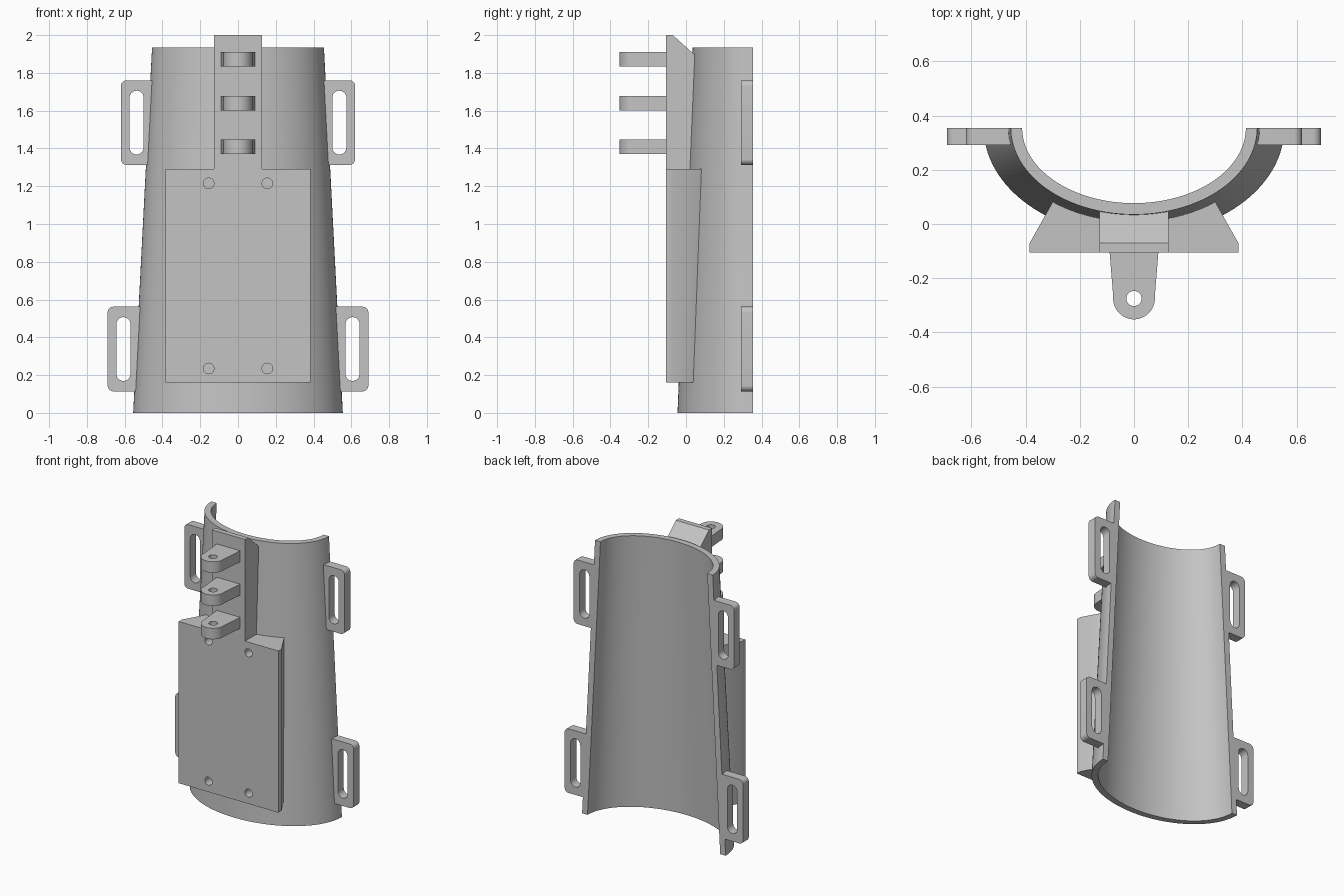
import bpy, bmesh
from math import cos, sin, pi, sqrt, radians
from mathutils import Matrix

default = bpy.data.objects.get("Cube")
if default:
    bpy.data.objects.remove(default, do_unlink=True)

grey = bpy.data.materials.new("light grey plastic")
grey.use_nodes = True
colour = (0.55, 0.55, 0.55, 1)
grey.diffuse_color = colour
grey.node_tree.nodes["Principled BSDF"].inputs["Base Color"].default_value = colour

BACK = 0.355      # plane of the open back
TOP = 1.935       # height of the shell
WALL = 0.042      # shell thickness
PLATE = -0.105    # front plane of the mounting plate


def link(name, mesh):
    ob = bpy.data.objects.new(name, mesh)
    bpy.context.collection.objects.link(ob)
    return ob


def finish(ob):
    """Clean the mesh, orient normals, shade and colour it."""
    bm = bmesh.new()
    bm.from_mesh(ob.data)
    bmesh.ops.remove_doubles(bm, verts=bm.verts, dist=1e-5)
    bmesh.ops.recalc_face_normals(bm, faces=bm.faces)
    bm.to_mesh(ob.data)
    bm.free()
    ob.data.shade_smooth()
    ob.data.set_sharp_from_angle(angle=radians(30))
    ob.data.materials.clear()
    ob.data.materials.append(grey)
    return ob


def evaluated_mesh(ob):
    return bpy.data.meshes.new_from_object(
        ob.evaluated_get(bpy.context.evaluated_depsgraph_get()))


def loft(name, ring_a, ring_b):
    """Closed solid between two matching rings of 3D points."""
    bm = bmesh.new()
    a = [bm.verts.new(p) for p in ring_a]
    b = [bm.verts.new(p) for p in ring_b]
    bm.faces.new(a)
    bm.faces.new(b)
    for i in range(len(a)):
        j = (i + 1) % len(a)
        bm.faces.new((a[i], a[j], b[j], b[i]))
    mesh = bpy.data.meshes.new(name)
    bm.to_mesh(mesh)
    bm.free()
    return finish(link(name, mesh))


def slab(name, loops, thickness, matrix):
    """Extruded flat outline; loops after the first are holes."""
    curve = bpy.data.curves.new(name, "CURVE")
    curve.dimensions = "2D"
    curve.fill_mode = "BOTH"
    curve.extrude = thickness / 2
    for loop in loops:
        spline = curve.splines.new("POLY")
        spline.points.add(len(loop) - 1)
        for point, (x, y) in zip(spline.points, loop):
            point.co = (x, y, 0, 1)
        spline.use_cyclic_u = True
    helper = link("outline", curve)
    mesh = evaluated_mesh(helper)
    bpy.data.objects.remove(helper, do_unlink=True)
    mesh.transform(matrix)
    return finish(link(name, mesh))


def arc(cx, cy, r, start, end, n=12):
    angles = [radians(start + (end - start) * i / n) for i in range(n + 1)]
    return [(cx + r * cos(t), cy + r * sin(t)) for t in angles]


def radii(z, inset=0):
    """Half width and depth of the tapering shell at height z."""
    t = z / TOP
    return 0.555 - 0.1 * t - inset, 0.4 - 0.08 * t - inset


# Half-elliptical tapered shell
def shell_ring(z, n=64):
    ring = []
    for inset, steps in ((0, range(n + 1)), (WALL, range(n, -1, -1))):
        a, b = radii(z, inset)
        ring += [(-a * cos(pi * i / n), BACK - b * sin(pi * i / n), z) for i in steps]
    return ring


loft("shell", shell_ring(0), shell_ring(TOP))


# Mounting plate with chamfered sides, its back following the shell wall
def plate_ring(z, reach, n=20):
    a, b = radii(z, WALL / 2)
    ring = [(-0.385, -0.07, z), (-0.385, PLATE, z), (0.385, PLATE, z), (0.385, -0.07, z)]
    for i in range(n + 1):
        x = reach * (1 - 2 * i / n)
        ring.append((x, BACK - b * sqrt(1 - (x / a) ** 2), z))
    return ring


plate = loft("mounting_plate", plate_ring(0.16, 0.314), plate_ring(1.29, 0.29))

# Four blind screw holes in the plate
bm = bmesh.new()
for x in (-0.155, 0.155):
    for z in (0.235, 1.215):
        bmesh.ops.create_cone(
            bm, cap_ends=True, segments=32, radius1=0.028, radius2=0.028, depth=0.12,
            matrix=Matrix.Translation((x, PLATE, z)) @ Matrix.Rotation(pi / 2, 4, "X"))
cut_mesh = bpy.data.meshes.new("screw_hole_cutter")
bm.to_mesh(cut_mesh)
bm.free()
cutter = link("screw_hole_cutter", cut_mesh)
cutter.hide_render = True
cut = plate.modifiers.new("holes", "BOOLEAN")
cut.operation = "DIFFERENCE"
cut.solver = "EXACT"
cut.object = cutter
drilled = evaluated_mesh(plate)
plate.modifiers.clear()
plate.data = drilled
bpy.data.objects.remove(cutter, do_unlink=True)
finish(plate)

# Upright block carrying the hinge lugs
side = [(PLATE, 1.29), (PLATE, 2.0), (-0.07, 2.0), (0.056, 1.887), (0.03, 1.29)]
loft("hinge_block", [(-0.128, y, z) for y, z in side], [(0.128, y, z) for y, z in side])

# Three tapered hinge lugs with pin holes
lug = [(0.09, PLATE), (-0.09, PLATE)] + arc(0, -0.275, 0.077, 175, 365, 32)
pin = arc(0, -0.275, 0.028, 0, 348.75, 31)
for name, z in (("lower", 1.408), ("middle", 1.64), ("upper", 1.873)):
    slab(name + "_hinge_lug", [lug, pin], 0.077, Matrix.Translation((0, 0, z)))


# Slotted strap ears on both sides
def ear(name, side, outer, low):
    high, r, s = low + 0.448, 0.03, 0.0375
    slot_x = outer - 0.0835
    outline = [(radii(low)[0] - 0.026, low)]
    outline += arc(outer - r, low + r, r, -90, 0, 8)
    outline += arc(outer - r, high - r, r, 0, 90, 8)
    outline += [(radii(high)[0] - 0.026, high)]
    slot = arc(slot_x, high - 0.055 - s, s, 0, 180) + arc(slot_x, low + 0.055 + s, s, 180, 360)
    loops = [[(side * x, z) for x, z in loop] for loop in (outline, slot)]
    stand = Matrix.Translation((0, BACK - 0.0315, 0)) @ Matrix.Rotation(pi / 2, 4, "X")
    slab(name, loops, 0.063, stand)


for label, side in (("left", 1), ("right", -1)):
    ear(label + "_upper_strap_ear", side, 0.62, 1.313)
    ear(label + "_lower_strap_ear", side, 0.69, 0.114)
